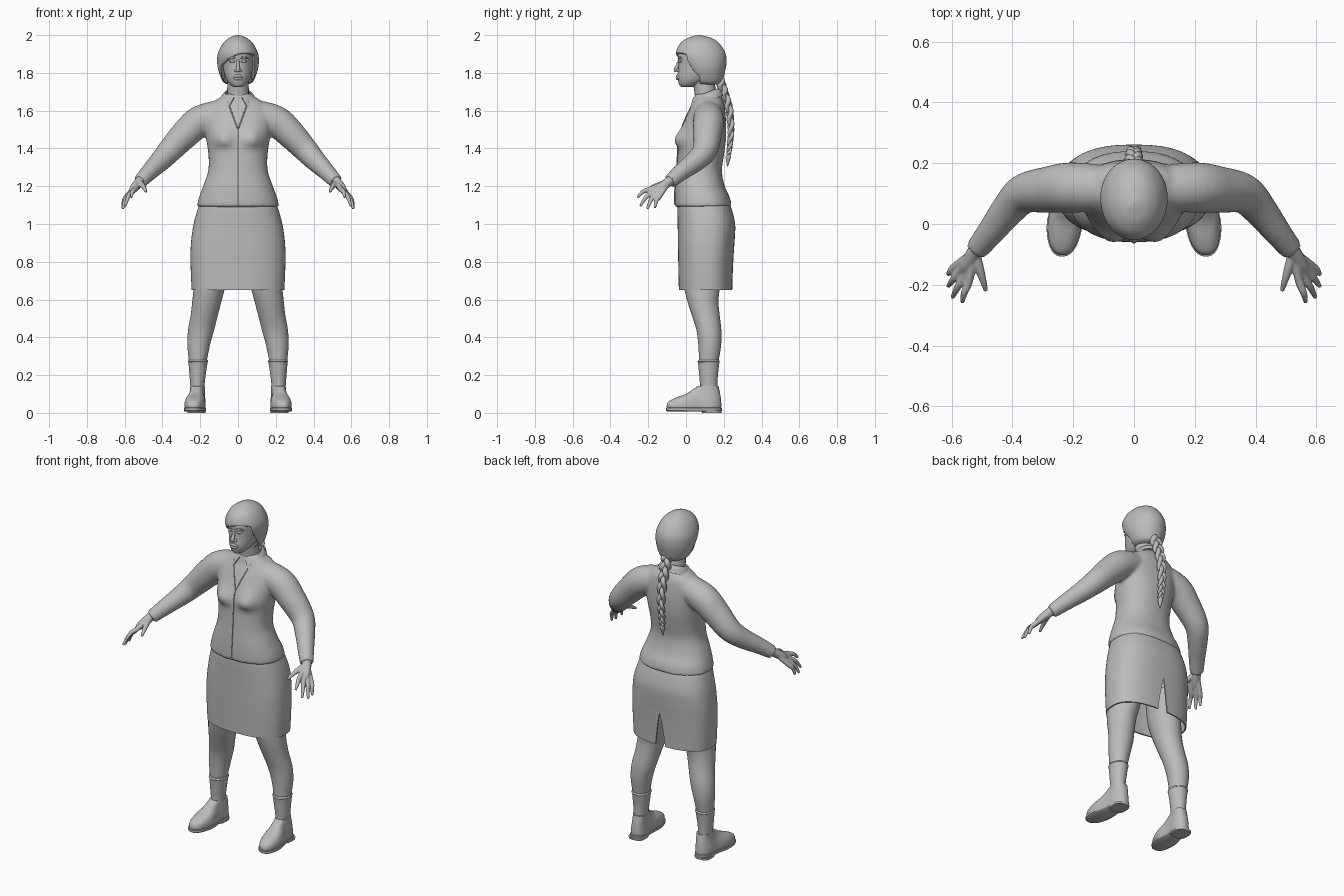
import bpy, bmesh, math
from mathutils import Vector

if "Cube" in bpy.data.objects:
    bpy.data.objects.remove(bpy.data.objects["Cube"])

grey = bpy.data.materials.new("plain_grey")
grey.use_nodes = True
grey.diffuse_color = (0.5, 0.5, 0.5, 1)
grey.node_tree.nodes["Principled BSDF"].inputs["Base Color"].default_value = (0.5, 0.5, 0.5, 1)


def spline(rows, steps):
    """Catmull-Rom resampling of a list of equal-length tuples."""
    pts = [Vector(r) for r in rows]
    out = []
    for i in range(len(pts) - 1):
        a, b, c, d = pts[max(i - 1, 0)], pts[i], pts[i + 1], pts[min(i + 2, len(pts) - 1)]
        for s in range(steps):
            t = s / steps
            out.append(b + (c - a) * (t / 2) + (a * 2 - b * 5 + c * 4 - d) * (t * t / 2)
                       + (b * 3 - a - c * 3 + d) * (t ** 3 / 2))
    return out + [pts[-1]]


def finish(obj, *mods):
    """Add modifiers given as (type, settings), apply them, colour and smooth."""
    for kind, settings in mods:
        m = obj.modifiers.new(kind.lower(), kind)
        for k, v in settings.items():
            setattr(m, k, v)
    bpy.ops.object.select_all(action='DESELECT')
    obj.select_set(True)
    bpy.context.view_layer.objects.active = obj
    bpy.ops.object.convert(target='MESH')
    obj = bpy.context.view_layer.objects.active
    obj.data.materials.clear()
    obj.data.materials.append(grey)
    bpy.ops.object.shade_smooth_by_angle(angle=math.radians(50))
    return obj


MIRROR = ('MIRROR', {'merge_threshold': 0.0001})


def loft(name, rows, *mods, power=2.0, segs=48, steps=4, gap=None, warp=None, caps=(1, 1)):
    """Stack of rounded rings; each row is z, centre x, half width, front y, back y."""
    bm = bmesh.new()
    rings = []
    for z, cx, rx, yf, yb in spline(rows, steps):
        g = gap(z) if gap else 0
        ring = []
        for i in range(segs + 1):
            a = g + (math.tau - 2 * g) * i / segs
            s, c = math.sin(a), math.cos(a)
            x = cx + rx * math.copysign(abs(s) ** (2 / power), s)
            y = (yf + yb) / 2 + (yb - yf) / 2 * math.copysign(abs(c) ** (2 / power), c)
            ring.append(bm.verts.new(warp(Vector((x, y, z))) if warp else (x, y, z)))
        rings.append(ring)
    for r, q in zip(rings, rings[1:]):
        for i in range(segs):
            bm.faces.new((r[i], r[i + 1], q[i + 1], q[i]))
    for ring, capped in zip((rings[0], rings[-1]), caps):
        if capped:
            bm.faces.new(ring)
    bmesh.ops.remove_doubles(bm, verts=bm.verts, dist=0.00005)
    bmesh.ops.recalc_face_normals(bm, faces=bm.faces)
    mesh = bpy.data.meshes.new(name)
    bm.to_mesh(mesh)
    bm.free()
    obj = bpy.data.objects.new(name, mesh)
    bpy.context.collection.objects.link(obj)
    return finish(obj, *mods)


def tubes(name, paths, *mods, res=4, steps=5):
    """Round tubes; each path point is x, y, z, radius."""
    cu = bpy.data.curves.new(name, 'CURVE')
    cu.dimensions = '3D'
    cu.bevel_depth, cu.bevel_resolution, cu.use_fill_caps = 1, res, True
    for path in paths:
        pts = spline(path, steps)
        sp = cu.splines.new('POLY')
        sp.points.add(len(pts) - 1)
        for p, v in zip(sp.points, pts):
            p.co, p.radius = (v[0], v[1], v[2], 1), v[3]
    obj = bpy.data.objects.new(name, cu)
    bpy.context.collection.objects.link(obj)
    return finish(obj, *mods)


def fuse(voxel, repeat):
    return (('REMESH', {'mode': 'VOXEL', 'voxel_size': voxel}),
            ('SMOOTH', {'factor': 0.5, 'iterations': repeat}))


# Jacket: body and sleeves fused into one soft surface
def bust(v):
    if v.y < 0.08:
        drop = 0.035 if v.z < 1.445 else 0.06
        v.y -= 0.036 * math.exp(-((abs(v.x) - 0.08) / 0.055) ** 2 - ((v.z - 1.445) / drop) ** 2)
    return v


jacket = loft("jacket", [
    (1.09, 0, .218, -.06, .243), (1.14, 0, .207, -.06, .232), (1.20, 0, .185, -.057, .205),
    (1.28, 0, .158, -.05, .19), (1.36, 0, .156, -.045, .2), (1.45, 0, .168, -.035, .212),
    (1.54, 0, .18, -.01, .212), (1.60, 0, .17, .015, .207), (1.64, 0, .14, .035, .2),
    (1.67, 0, .095, .045, .185), (1.69, 0, .07, .05, .17)], power=2.3, warp=bust)
sleeves = tubes("sleeves", [[
    (.08, .115, 1.585, .075), (.2, .12, 1.545, .083), (.28, .113, 1.475, .077),
    (.36, .1, 1.39, .066), (.41, .052, 1.335, .057), (.47, -.025, 1.275, .046),
    (.518, -.085, 1.225, .038)]], MIRROR, res=8)
jacket.select_set(True)
bpy.context.view_layer.objects.active = jacket
bpy.ops.object.join()
jacket = finish(jacket, *fuse(0.009, 5))


# Jacket edges laid on the surface: neckline and front closure
def on_chest(x, z):
    hit, p, _, _ = jacket.ray_cast(Vector((x, -1, z)), Vector((0, 1, 0)))
    return (x, (p.y if hit else 0) - .001, z, .003)


bpy.context.view_layer.update()
tubes("front_closure", [[on_chest(0, 1.1 + .04 * i) for i in range(11)]], res=2)
tubes("neckline", [[on_chest(.055 * i / 6, 1.5 + .025 * i) for i in range(7)]], MIRROR, res=2)


# Collar: open at the front, dipping forward
def dip(v):
    v.z -= (0.18 - v.y) * 0.36
    return v


loft("collar", [(1.675, 0, .1, .2, .012), (1.705, 0, .085, .187, .026), (1.722, 0, .07, .172, .038)],
     ('SOLIDIFY', {'thickness': 0.007}), gap=lambda z: 0.3 + (1.722 - z) * 5,
     warp=dip, caps=(0, 0))

# Skirt with a back vent
loft("skirt", [
    (.65, 0, .245, -.038, .245), (.75, 0, .25, -.04, .248), (.85, 0, .251, -.042, .253),
    (.92, 0, .247, -.043, .258), (1.0, 0, .235, -.044, .26), (1.08, 0, .213, -.045, .241),
    (1.14, 0, .19, -.04, .215)],
     ('SOLIDIFY', {'thickness': 0.008}), power=2.5, segs=64, steps=6, caps=(0, 1),
     gap=lambda z: max(0, (.85 - z) * .4) ** 1.0)

# Legs, socks and shoes
loft("legs", [
    (.13, .215, .035, .08, .16), (.2, .215, .04, .075, .165), (.27, .213, .047, .07, .172),
    (.36, .208, .06, .065, .186), (.44, .195, .069, .055, .187), (.52, .178, .072, .03, .178),
    (.6, .163, .078, .005, .172), (.7, .145, .085, -.015, .185), (.85, .125, .09, -.01, .2)],
     MIRROR)
loft("socks", [
    (.11, .215, .036, .072, .167), (.15, .215, .038, .074, .166), (.2, .214, .043, .07, .169),
    (.262, .212, .05, .064, .176), (.272, .212, .053, .061, .179), (.28, .211, .049, .066, .175)],
     MIRROR)


def toe_out(v):
    v.x += (0.1 - v.y) * 0.08 - 0.012 * math.exp(-((v.y - .08) / .05) ** 2) * (v.x - .22) / .06
    return v


loft("shoes", [
    (.022, .22, .056, -.1, .185), (.04, .22, .058, -.102, .187), (.06, .22, .056, -.092, .186),
    (.08, .219, .052, -.055, .184), (.1, .218, .047, -.002, .181), (.12, .217, .044, .03, .177),
    (.142, .216, .042, .062, .172)], MIRROR, power=2.4, warp=toe_out)
loft("soles", [(.008, .22, .056, -.1, .186), (.012, .22, .061, -.106, .19),
               (.026, .22, .061, -.107, .19), (.028, .22, .056, -.1, .186)],
     MIRROR, power=2.4, steps=1, warp=toe_out)
loft("heels", [(0, .22, .047, .085, .187), (.012, .22, .048, .08, .189)],
     MIRROR, power=3, steps=1)

# Hands: wrist, palm and fingers fused
wrist = (.522, -.09, 1.225)
tips = [(.565, -.258, 1.14), (.597, -.242, 1.095), (.611, -.205, 1.08), (.611, -.165, 1.085)]
first, last = Vector((.543, -.187, 1.185)), Vector((.588, -.14, 1.147))
paths = [[(.5, -.06, 1.25, .028), (*wrist, .026), (.55, -.135, 1.19, .023), (.562, -.16, 1.17, .014)],
         [(*wrist, .016), (.507, -.15, 1.205, .015), (.495, -.19, 1.188, .011), (.487, -.22, 1.17, .007)]]
for i, tip in enumerate(tips):
    knuckle = first.lerp(last, i / 3)
    middle = (knuckle + Vector(tip)) / 2 + Vector((.004, -.004, .009))
    paths.append([(*wrist, .014), (*knuckle, .014), (*middle, .0115), (*tip, .007)])
tubes("hands", paths, *fuse(0.004, 3), MIRROR)

# Neck and head
tubes("neck", [[(0, .11, 1.6, .062), (0, .105, 1.68, .058), (0, .09, 1.77, .056)]], res=8)
loft("head", [
    (1.724, 0, .018, -.022, .03), (1.732, 0, .034, -.033, .06), (1.75, 0, .052, -.04, .1),
    (1.78, 0, .068, -.045, .15), (1.82, 0, .077, -.041, .17), (1.86, 0, .081, -.04, .18),
    (1.9, 0, .08, -.043, .18), (1.94, 0, .068, -.02, .15), (1.97, 0, .03, .02, .1)])
tubes("nose", [[(0, -.034, 1.872, .007), (0, -.043, 1.845, .008), (0, -.053, 1.818, .011),
                (0, -.05, 1.808, .009)]])
tubes("nostrils", [[(.004, -.048, 1.813, .008), (.014, -.041, 1.812, .008), (.019, -.036, 1.813, .004)]],
      MIRROR)
tubes("lips", [[(-.027, -.036, 1.776, .003), (-.012, -.044, z, .0075), (0, -.045, z, .0075),
                (.012, -.044, z, .0075), (.027, -.036, 1.776, .003)] for z in (1.783, 1.77)])
tubes("eyes", [[(.017, -.037, 1.859, .003), (.031, -.031, 1.861, .0075), (.046, -.026, 1.861, .003)]],
      MIRROR)
tubes("eyebrows", [[(.013, -.04, 1.878, .004), (.033, -.036, 1.883, .005), (.054, -.024, 1.877, .003)]],
      MIRROR)


# Hair cap: recessed around the face below a swept fringe
def fringe(v):
    line = 1.905 - 3.8 * (v.x - .045) ** 2
    if v.y < .07:
        w = min(1, max(0, (line - v.z) / .014)) * min(1, max(0, (.088 - abs(v.x)) / .014))
        v.y += .06 * w
    return v


loft("hair", [
    (1.738, 0, .05, .05, .165), (1.752, 0, .078, .02, .19), (1.8, 0, .1, -.005, .205),
    (1.85, 0, .11, -.035, .214), (1.9, 0, .107, -.053, .21), (1.95, 0, .084, -.036, .182),
    (1.98, 0, .054, 0, .145), (1.995, 0, .024, .04, .1), (2.0, 0, .004, .066, .074)],
     segs=96, steps=8, warp=fringe)

# Braid of three woven strands with a loose end
spine = spline([(.175, 1.77), (.2, 1.7), (.228, 1.61), (.238, 1.5), (.232, 1.42), (.226, 1.37)], 20)
strands = []
for k in range(3):
    path = []
    for i, (y, z) in enumerate(spine):
        f = i / (len(spine) - 1)
        t = f * math.tau * 2.7 + k * math.tau / 3
        size = 1 - .55 * f
        path.append((.02 * size * math.sin(t), y + .012 * size * math.sin(2 * t), z, .0165 * size))
    strands.append(path)
tubes("braid", strands, steps=1)
tubes("braid_end", [[(0, .226, 1.385, .011), (0, .225, 1.37, .009), (0, .224, 1.355, .014),
                     (0, .222, 1.335, .01), (0, .22, 1.305, .002)]])
